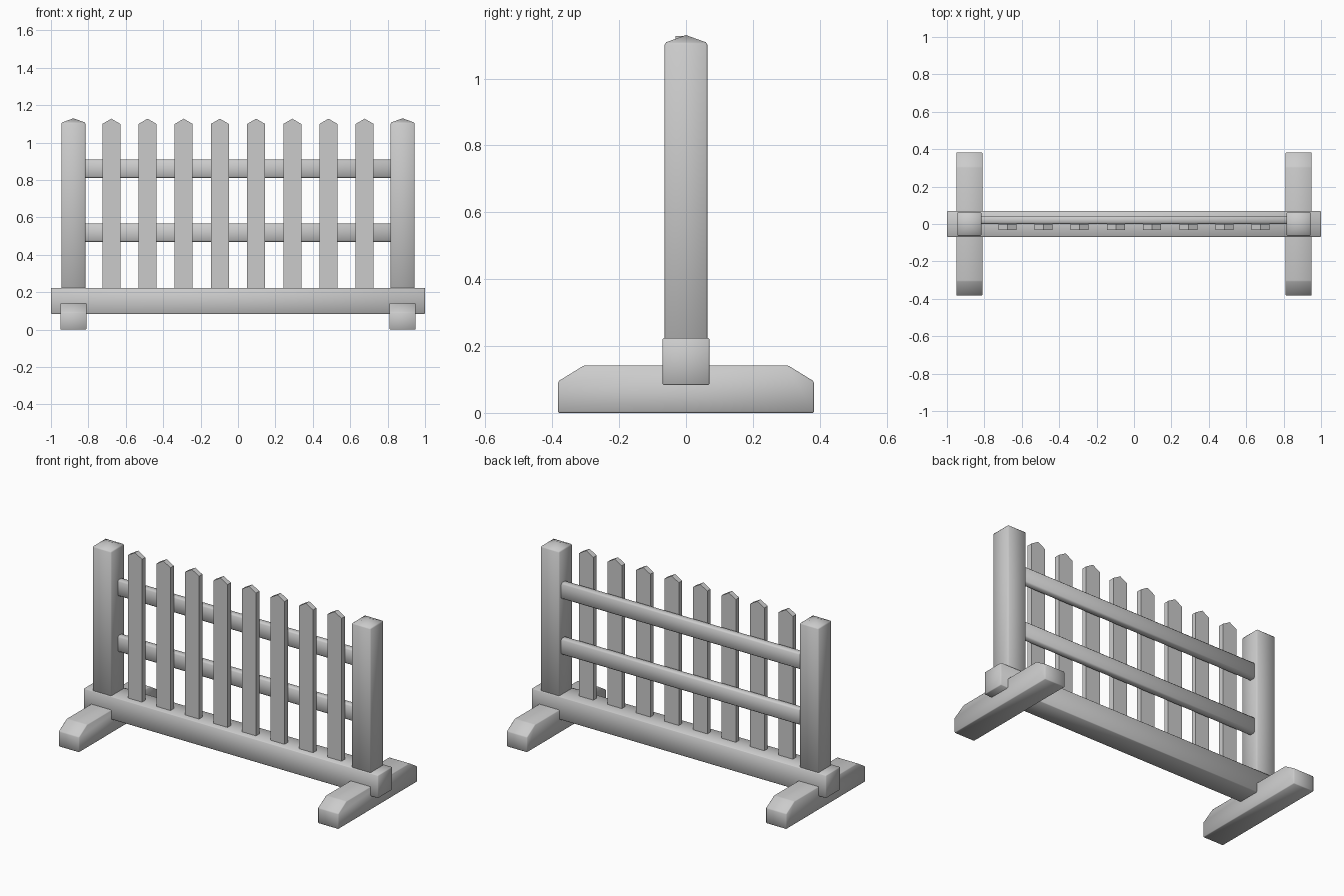
import bpy, bmesh, math

if "Cube" in bpy.data.objects:
    bpy.data.objects.remove(bpy.data.objects["Cube"])


def finish(name, bm, bevel=0.0):
    """Turn a bmesh into an object; softened parts get a small bevel and smooth normals."""
    bmesh.ops.recalc_face_normals(bm, faces=bm.faces[:])
    mesh = bpy.data.meshes.new(name)
    bm.to_mesh(mesh)
    bm.free()
    obj = bpy.data.objects.new(name, mesh)
    bpy.context.collection.objects.link(obj)
    if bevel:
        mod = obj.modifiers.new("edge_bevel", "BEVEL")
        mod.width = bevel
        mod.segments = 1
        mod.limit_method = "ANGLE"
        mod.angle_limit = math.radians(30)
        for p in mesh.polygons:
            p.use_smooth = True
    return obj


def box(name, x0, x1, y0, y1, z0, z1, bevel=0.0, peak=None):
    """Box from its limits, with an optional raised centre point on top."""
    bm = bmesh.new()
    bmesh.ops.create_cube(bm, size=1)
    for v in bm.verts:
        v.co = ((x0 + x1) / 2 + v.co.x * (x1 - x0),
                (y0 + y1) / 2 + v.co.y * (y1 - y0),
                (z0 + z1) / 2 + v.co.z * (z1 - z0))
    if peak:
        top = max(bm.faces, key=lambda f: f.calc_center_median().z)
        tip = bmesh.ops.poke(bm, faces=[top])["verts"][0]
        tip.co.z = peak
    return finish(name, bm, bevel)


def prism(name, profile, offset, bevel=0.0):
    """Extrude a closed 3D profile along an offset vector."""
    bm = bmesh.new()
    face = bm.faces.new([bm.verts.new(p) for p in profile])
    ext = bmesh.ops.extrude_face_region(bm, geom=[face], use_keep_orig=True)["geom"]
    bmesh.ops.translate(bm, vec=offset,
                        verts=[g for g in ext if isinstance(g, bmesh.types.BMVert)])
    return finish(name, bm, bevel)


# Bottom beam
box("bottom_beam", -1, 1, -0.07, 0.07, 0.083, 0.224, 0.004)

# Posts with shallow pyramid tops, and chamfered feet across the beam
for side, s in (("left", -1), ("right", 1)):
    cx = s * 0.88
    box(side + "_post", cx - 0.064, cx + 0.064, -0.064, 0.064, 0.2, 1.107, 0.005, 1.13)
    foot = [(-0.383, 0), (0.383, 0), (0.383, 0.094), (0.305, 0.142),
            (-0.305, 0.142), (-0.383, 0.094)]
    prism(side + "_foot", [(cx - 0.07, y, z) for y, z in foot], (0.14, 0, 0), 0.004)

# Horizontal rails behind the pickets
for label, z in (("lower", 0.518), ("upper", 0.86)):
    box(label + "_rail", -0.83, 0.83, 0.0, 0.044, z - 0.049, z + 0.049, 0.008)

# Flat pickets with pointed tops
for i in range(8):
    cx = (i - 3.5) * 0.1935
    w = 0.048
    outline = [(cx - w, 0.2), (cx + w, 0.2), (cx + w, 1.1), (cx, 1.128), (cx - w, 1.1)]
    # small clipped shoulders on each side of the point
    prism("picket_%d" % (i + 1), [(x, -0.032, z) for x, z in outline], (0, 0.032, 0))
